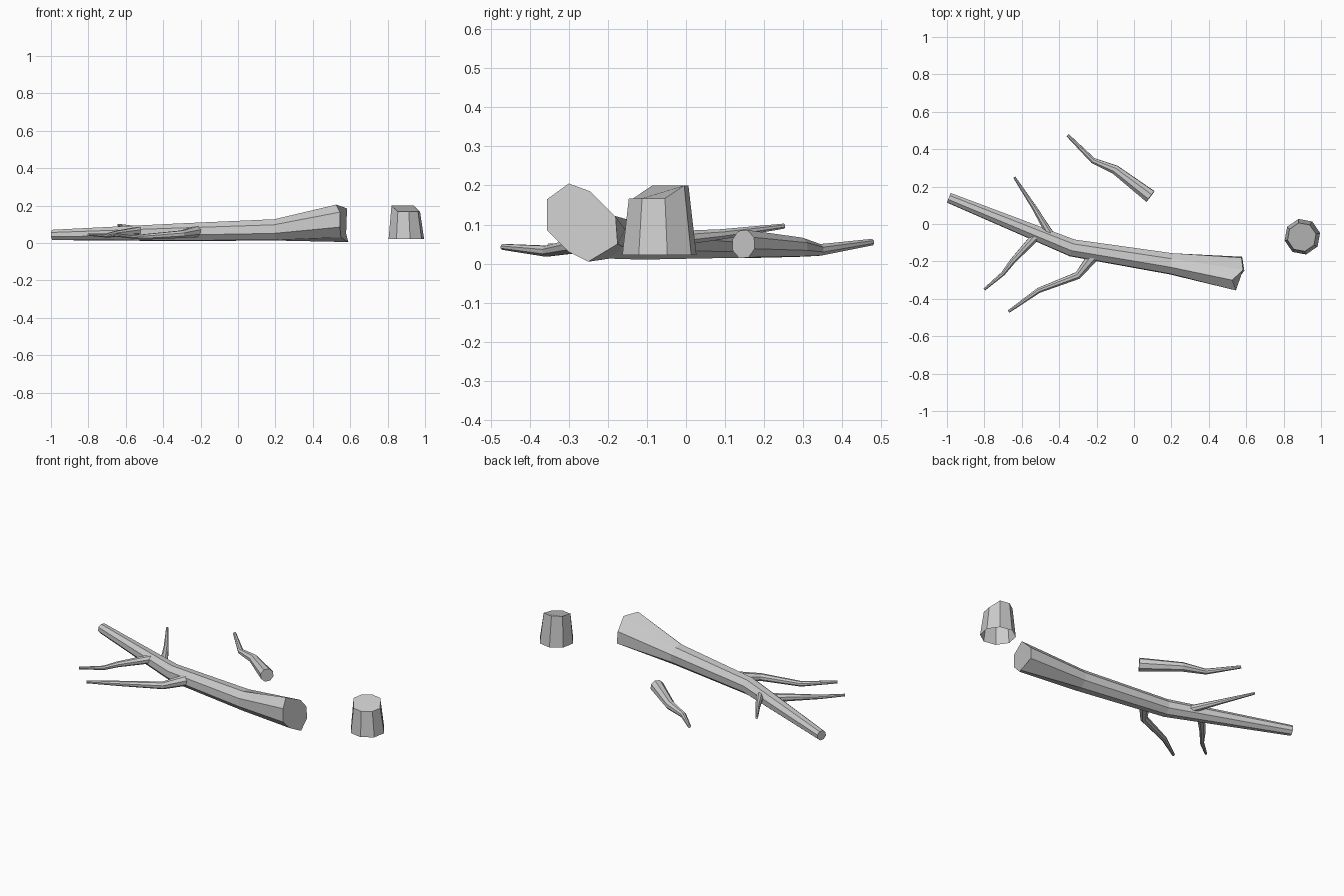
import bpy, bmesh
from math import sin, cos, radians
from mathutils import Vector

cube = bpy.data.objects.get("Cube")
if cube:
    bpy.data.objects.remove(cube)

SIDES = 8

bark = bpy.data.materials.new("grey_wood")
bark.use_nodes = True
grey = (0.6, 0.6, 0.6, 1)
bark.diffuse_color = grey
bark.node_tree.nodes["Principled BSDF"].inputs["Base Color"].default_value = grey


def ring(center, tangent, radius, start):
    """Octagon of points square to the tangent, listed clockwise."""
    t = Vector(tangent).normalized()
    side = Vector((0, 0, 1)).cross(t).normalized()
    up = t.cross(side)
    angles = [radians(start - i * 360 / SIDES) for i in range(SIDES)]
    return [Vector(center) + radius * (cos(a) * side + sin(a) * up) for a in angles]


def skin(name, rings, cap_first=True):
    """Join successive rings with flat faces and cap the ends."""
    bm = bmesh.new()
    loops = [[bm.verts.new(p) for p in r] for r in rings]
    for a, b in zip(loops, loops[1:]):
        for i in range(SIDES):
            j = (i + 1) % SIDES
            bm.faces.new((a[i], a[j], b[j], b[i]))
    if cap_first:
        bm.faces.new(loops[0])
    bm.faces.new(loops[-1])
    bmesh.ops.recalc_face_normals(bm, faces=bm.faces)
    mesh = bpy.data.meshes.new(name)
    bm.to_mesh(mesh)
    bm.free()
    mesh.materials.append(bark)
    obj = bpy.data.objects.new(name, mesh)
    bpy.context.collection.objects.link(obj)
    return obj


def limb_rings(path, start=108):
    """Rings along a path of (x, y, z, radius) stations."""
    pts = [Vector(p[:3]) for p in path]
    rings = []
    for i, p in enumerate(path):
        tangent = pts[min(i + 1, len(pts) - 1)] - pts[max(i - 1, 0)]
        rings.append(ring(pts[i], tangent, p[3], start))
    return rings


# Fallen trunk with a jagged, flared broken end
trunk = limb_rings([(-0.99, 0.14, 0.043, 0.029), (-0.33, -0.128, 0.057, 0.049),
                    (0.2, -0.213, 0.07, 0.06), (0.55, -0.26, 0.1, 0.09)])
trunk[-1] = [Vector(p) for p in (
    (0.525, -0.30, 0.205), (0.583, -0.245, 0.185), (0.575, -0.18, 0.12),
    (0.578, -0.175, 0.05), (0.59, -0.25, 0.005), (0.55, -0.30, 0.03),
    (0.545, -0.355, 0.085), (0.545, -0.355, 0.165))]
skin("fallen_trunk", trunk)

# Side branches and the loose branch
branches = {
    "back_branch": [(-0.44, -0.07, 0.06, 0.023), (-0.535, 0.09, 0.075, 0.014),
                    (-0.64, 0.25, 0.096, 0.007)],
    "outer_front_branch": [(-0.52, -0.06, 0.065, 0.025), (-0.65, -0.2, 0.05, 0.016),
                           (-0.7, -0.265, 0.04, 0.012), (-0.8, -0.35, 0.045, 0.007)],
    "inner_front_branch": [(-0.22, -0.175, 0.062, 0.032), (-0.3, -0.275, 0.047, 0.021),
                           (-0.51, -0.355, 0.032, 0.015), (-0.67, -0.468, 0.043, 0.008)],
    "loose_branch": [(0.088, 0.147, 0.05, 0.038), (-0.1, 0.29, 0.042, 0.026),
                     (-0.22, 0.34, 0.035, 0.016), (-0.355, 0.475, 0.055, 0.009)],
}
for name, path in branches.items():
    skin(name, limb_rings(path))

# Tapered stump, hollow underneath, with a slanted cut top
bottom, top = [], []
for i in range(SIDES):
    a = radians(12 + i * 360 / SIDES)
    c, s = cos(a), sin(a)
    height = 0.167 if c - s > 0.25 or s < -0.8 else 0.2
    bottom.append((0.9 + 0.097 * c, -0.068 + 0.097 * s, 0.022))
    top.append((0.897 + 0.078 * c, -0.07 + 0.078 * s, height))
skin("stump", [bottom, top], cap_first=False)
